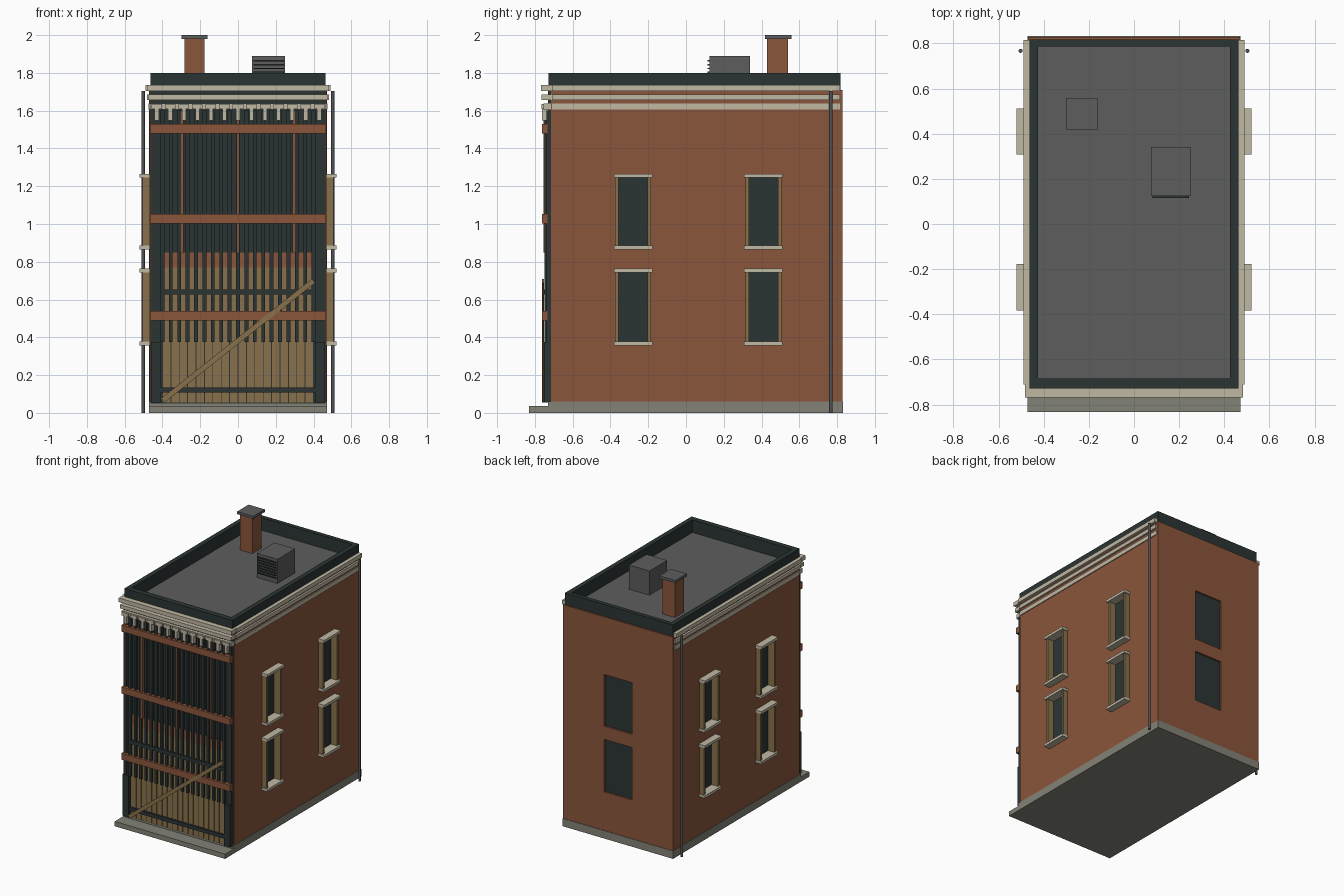
import bpy, bmesh, math
from mathutils import Matrix, Vector

cube = bpy.data.objects.get("Cube")
if cube:
    bpy.data.objects.remove(cube, do_unlink=True)


def material(name, r, g, b):
    m = bpy.data.materials.new(name)
    m.diffuse_color = (r, g, b, 1)
    m.use_nodes = True
    m.node_tree.nodes["Principled BSDF"].inputs["Base Color"].default_value = (r, g, b, 1)
    return m


BRICK = material("brick", 0.26, 0.093, 0.045)
DARK = material("dark trim", 0.024, 0.035, 0.034)
CREAM = material("cream stone", 0.53, 0.48, 0.37)
TAN = material("tan timber", 0.25, 0.165, 0.072)
STONE = material("base stone", 0.23, 0.225, 0.185)
ROOF = material("roof grey", 0.11, 0.11, 0.11)
METAL = material("pipe metal", 0.08, 0.086, 0.094)


def boxes(name, mat, items):
    """One object from boxes given as (x0, x1, y0, y1, z0, z1)."""
    bm = bmesh.new()
    for x0, x1, y0, y1, z0, z1 in items:
        size = Matrix.Diagonal((x1 - x0, y1 - y0, z1 - z0, 1))
        centre = Vector(((x0 + x1) / 2, (y0 + y1) / 2, (z0 + z1) / 2))
        bmesh.ops.create_cube(bm, size=1, matrix=Matrix.Translation(centre) @ size)
    return finish(name, mat, bm)


def finish(name, mat, bm):
    me = bpy.data.meshes.new(name)
    bm.to_mesh(me)
    bm.free()
    me.materials.append(mat)
    ob = bpy.data.objects.new(name, me)
    bpy.context.collection.objects.link(ob)
    return ob


def mirrored(items):
    """Add the copy of each box on the other side of x = 0."""
    return items + [(-b, -a, *rest) for a, b, *rest in items]


WINDOWS = [(.358, .764), (.865, 1.265)]
COLUMNS = (-.28, .41)


def spans(low, high, holes):
    """Solid stretches between low and high, leaving out the holes."""
    ends = [low] + [e for hole in holes for e in hole] + [high]
    return list(zip(ends[::2], ends[1::2]))


# Base and front step
boxes("base", STONE, [(-.472, .472, -.73, .832, 0, .06)])
boxes("front_step", STONE, [(-.472, .472, -.832, -.72, 0, .037)])

# Brick core, then side and rear walls with window openings
boxes("brick_core", BRICK, [(-.445, .445, -.715, .81, .05, 1.69)])
openings = [(y - .08, y + .08) for y in COLUMNS]
wall = [(.445, .468, a, b, .05, 1.735) for a, b in spans(-.715, .811, openings)]
wall += [(.445, .468, *o, a, b) for o in openings for a, b in spans(.05, 1.735, WINDOWS)]
boxes("side_walls", BRICK, mirrored(wall))
rear = mirrored([(.12, .47, .81, .828, .055, 1.71)])
rear += [(-.12, .12, .81, .828, a, b) for a, b in spans(.055, 1.71, WINDOWS)]
boxes("rear_wall", BRICK, rear)
boxes("rear_glass", DARK, [(-.12, .12, .805, .814, a, b) for a, b in WINDOWS])

# Roof and parapet
boxes("roof", ROOF, [(-.44, .44, -.70, .80, 1.68, 1.703)])
boxes("parapet", DARK, mirrored([(.425, .462, -.728, .818, 1.69, 1.8)])
      + [(-.425, .425, -.728, -.685, 1.69, 1.8), (-.425, .425, .785, .818, 1.69, 1.8)])

# Chimney
boxes("chimney", BRICK, [(-.282, -.178, .43, .54, 1.7, 1.98)])
boxes("chimney_cap", ROOF, [(-.3, -.162, .418, .558, 1.98, 2)])

# Rooftop vent unit with louvres
boxes("vent_unit", ROOF, [(.075, .25, .125, .34, 1.7, 1.89)])
boxes("vent_louvres", DARK, [(.082, .243, .115, .127, z, z + .007)
                             for z in (1.74 + .02 * i for i in range(7))])

# Cornice bands wrapping the front and both sides
side, front = [], []
for x, y, z0, z1 in [(.49, -.768, 1.705, 1.737), (.482, -.764, 1.657, 1.685),
                     (.475, -.754, 1.605, 1.637)]:
    side += mirrored([(.46, x, -.71, .815, z0, z1)])
    front.append((-x + .008, x - .008, y, -.7, z0, z1))
boxes("side_cornice", CREAM, side)
boxes("front_cornice", CREAM, front)

# Brackets and dentils under the cornice
N = 13
centres = [-.43 + i * .86 / (N - 1) for i in range(N)]
boxes("cornice_brackets", CREAM, [(x - .011, x + .011, -.762, -.725, 1.548, 1.61)
                                  for x in centres])
boxes("cornice_dentils", CREAM, [(x - .028, x + .028, -.766, -.74, 1.608, 1.634)
                                 for x in centres])

# Dark storefront backing and corner posts
boxes("facade_panel", DARK, [(-.462, .462, -.731, -.71, .05, 1.735)])
boxes("corner_posts", DARK, mirrored([(.408, .46, -.752, -.725, .055, .375),
                                      (.435, .46, -.738, -.725, .375, 1.6)]))

# Rows of boards, brick course pieces and tall slats
PITCH = .8 / 18
rows = [-.4 + PITCH * (i + .5) for i in range(18)]
boxes("timber_boards", TAN, [(x - .02, x + .02, -.736, -.728, .055, .77) for x in rows])
boxes("brick_course", BRICK, [(x - .02, x + .02, -.736, -.728, .77, .85) for x in rows])
boxes("facade_slats", DARK, [(x + PITCH / 2 - .01, x + PITCH / 2 + .01, -.749, -.728, .375, 1.6)
                             for x in [-.4 - PITCH / 2] + rows])
boxes("brick_mullions", BRICK, [(x - .006, x + .006, -.754, -.728, .85, 1.6)
                                for x in (-.295, 0, .295)])

# Rails, brick lintels and the diagonal brace
boxes("storefront_rails", DARK, [(-.41, .41, -.751, -.728, z, z + .028) for z in (.107, .626)])
boxes("brick_lintels", BRICK, [(-.464, .464, -.762, -.732, z, z + .05)
                               for z in (.49, 1.002, 1.48)])
brace = boxes("diagonal_brace", TAN, [(-.51, .51, -.006, .006, -.014, .014)])
brace.location = (0, -.757, .382)
brace.rotation_euler.y = -math.atan2(.635, .8)

# Side windows: recessed glass, jambs, sill and head on both sides
glass, jambs, sills = [], [], []
for y in COLUMNS:
    for z0, z1 in WINDOWS:
        glass.append((.44, .452, y - .08, y + .08, z0, z1))
        jambs += [(.446, .506, y + s - .009, y + s + .009, z0 + .015, z1 - .015)
                  for s in (-.086, .086)]
        sills += [(.446, .521, y - .102, y + .102, a, a + .02) for a in (z0, z1 - .02)]
boxes("side_glass", DARK, mirrored(glass))
boxes("window_jambs", TAN, mirrored(jambs))
boxes("window_sills", CREAM, mirrored(sills))

# Downpipes near the rear corners
bm = bmesh.new()
for x in (-.502, .502):
    bmesh.ops.create_cone(bm, cap_ends=True, segments=24, radius1=.009, radius2=.009, depth=1.705,
                          matrix=Matrix.Translation((x, .767, .8525)))
pipes = finish("downpipes", METAL, bm)
bpy.context.view_layer.objects.active = pipes
pipes.select_set(True)
bpy.ops.object.shade_smooth_by_angle()
